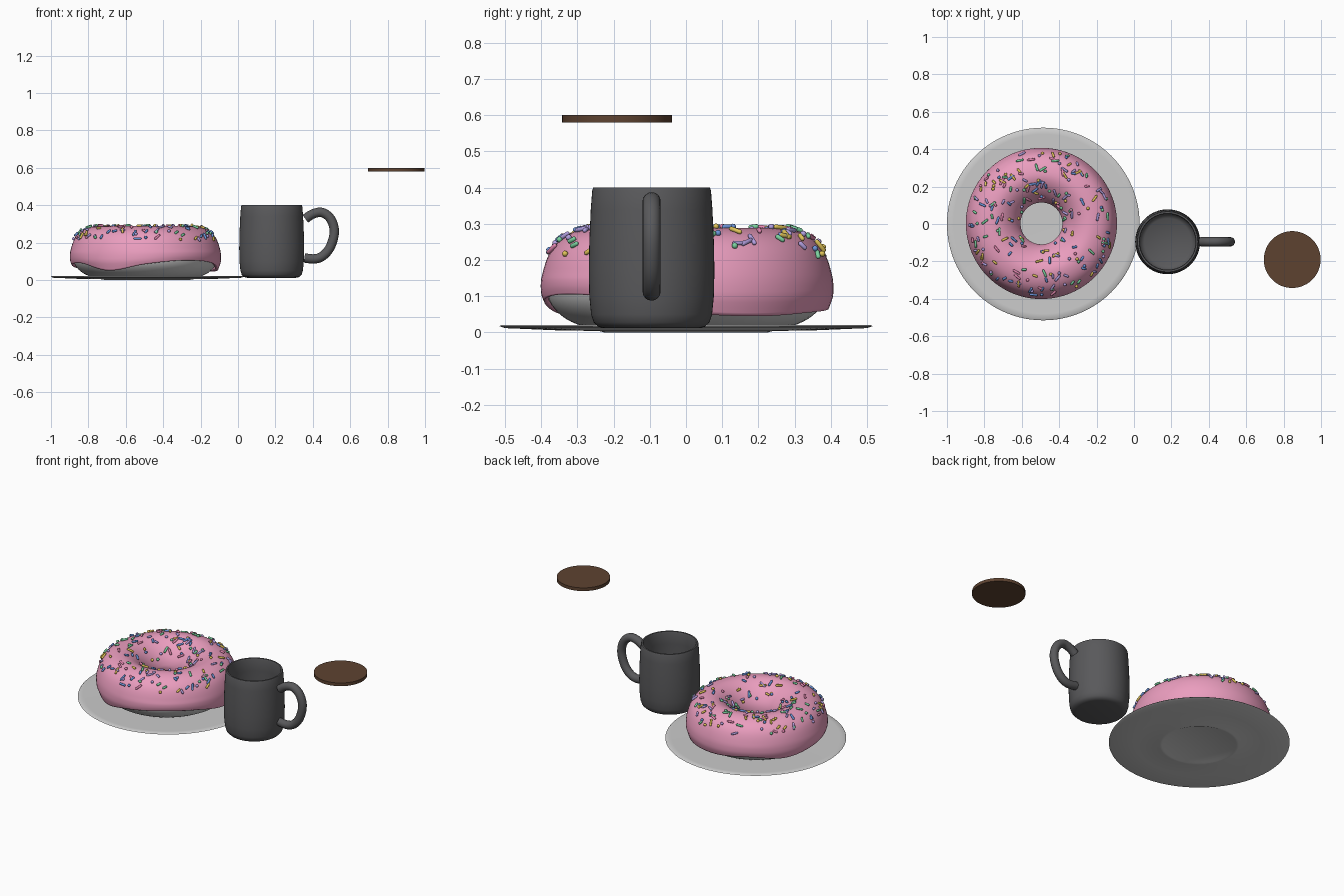
import bpy, bmesh, math, random
from mathutils import Vector, Matrix

if "Cube" in bpy.data.objects:
    bpy.data.objects.remove(bpy.data.objects["Cube"])

random.seed(7)
TAU = math.tau


def material(name, rgb):
    m = bpy.data.materials.new(name)
    m.diffuse_color = (*rgb, 1)
    m.use_nodes = True
    m.node_tree.nodes["Principled BSDF"].inputs["Base Color"].default_value = m.diffuse_color
    return m


def add_object(name, bm, loc=(0, 0, 0), mat=None, angle=40):
    bmesh.ops.recalc_face_normals(bm, faces=bm.faces)
    me = bpy.data.meshes.new(name)
    bm.to_mesh(me)
    bm.free()
    ob = bpy.data.objects.new(name, me)
    ob.location = loc
    bpy.context.collection.objects.link(ob)
    if mat:
        me.materials.append(mat)
    bpy.ops.object.select_all(action='DESELECT')
    ob.select_set(True)
    bpy.context.view_layer.objects.active = ob
    bpy.ops.object.shade_smooth_by_angle(angle=math.radians(angle))
    return ob


def spline(pts, steps, closed=False):
    """Catmull-Rom curve through the points."""
    pts = [Vector(p) for p in pts]
    n = len(pts)
    get = (lambda i: pts[i % n]) if closed else (lambda i: pts[min(max(i, 0), n - 1)])
    out = []
    for i in range(n if closed else n - 1):
        a, b, c, d = (get(i + k) for k in (-1, 0, 1, 2))
        for s in range(steps):
            t = s / steps
            out.append(0.5 * (2 * b + (c - a) * t + (2 * a - 5 * b + 4 * c - d) * t * t
                              + (3 * b - a - 3 * c + d) * t ** 3))
    return out if closed else out + [pts[-1]]


def lathe(profile, segs=64, loop=False, shape=lambda r, z, a: (r, z)):
    """Revolve (radius, height) pairs; shape() may vary them with the angle."""
    bm = bmesh.new()
    rings = []
    for k in range(segs):
        a = TAU * k / segs
        ring = []
        for r, z in profile:
            r, z = shape(r, z, a)
            ring.append(bm.verts.new((r * math.cos(a), r * math.sin(a), z)))
        rings.append(ring)
    n = len(profile)
    for k in range(segs):
        p, q = rings[k], rings[(k + 1) % segs]
        for i in range(n if loop else n - 1):
            j = (i + 1) % n
            bm.faces.new((p[i], q[i], q[j], p[j]))
    bmesh.ops.remove_doubles(bm, verts=bm.verts, dist=1e-5)
    return bm


DONUT = Vector((-0.495, 0.003, 0))
MUG = Vector((0.18, -0.095, 0))
pink = material("icing_pink", (0.83, 0.34, 0.52))
brown = material("coffee_brown", (0.11, 0.055, 0.03))
dark = material("mug_dark", (0.1, 0.1, 0.105))

# Plate
add_object("plate", lathe([(0, .005), (.2, .005), (.212, 0), (.225, 0), (.24, .004), (.36, .006),
                           (.5, .012), (.515, .017), (.51, .021), (.48, .021), (.3, .017),
                           (0, .014)], 96), (-0.485, 0, 0))

# Dough ring
dough = spline([(.29, .018), (.345, .045), (.382, .09), (.388, .15), (.35, .22), (.26, .262),
                (.17, .22), (.125, .14), (.135, .075), (.18, .025), (.235, .015)], 4, True)
add_object("donut_dough", lathe([tuple(p) for p in dough], 64, True), DONUT, angle=60)

# Icing with a wavy lower edge
EDGE = [.055, .045, .055, .065, .08, .06, .08, .09, .05, .085, .105, .095]
wave = [p.x for p in spline([(z, 0) for z in EDGE], 8, True)]


def drip(r, z, a):
    if z < .16 and r > .3:
        z = .16 - (.16 - z) * (.16 - wave[round(a / TAU * 96) % 96]) / .11
        r -= max(0, .1 - z) * .2
    elif z < .16:
        z += .02 * math.sin(3 * a + 1) * (.16 - z) / .06
    return r, z


skin = [tuple(p) for p in spline([(.398, .05), (.404, .1), (.4, .16), (.375, .228), (.33, .27), (.265, .288),
                                  (.21, .275), (.16, .238), (.125, .19), (.112, .145), (.116, .1)], 4)]
icing = add_object("donut_icing", lathe(skin, 96, shape=drip), DONUT, pink, 80)
mod = icing.modifiers.new("thickness", 'SOLIDIFY')
mod.thickness = .018
mod.offset = -1

# Sprinkles: balls, short rods and long rods scattered over the icing
COLOURS = {"yellow": (.75, .55, .1), "green": (.2, .65, .35), "blue": (.15, .3, .7),
           "pink": (.8, .25, .45), "lilac": (.45, .35, .75)}
top = [i for i, p in enumerate(skin) if p[1] > .2]
weights = [skin[i][0] for i in top]
for name, rgb in COLOURS.items():
    bm = bmesh.new()
    for _ in range(30 if name == "pink" else 46):
        i = random.choices(top, weights)[0]
        a = random.uniform(0, TAU)
        t = random.random()
        (r0, z0), (r1, z1) = skin[i], skin[i + 1]
        r, z = r0 + (r1 - r0) * t, z0 + (z1 - z0) * t
        ca, sa = math.cos(a), math.sin(a)
        along = Vector(((r1 - r0) * ca, (r1 - r0) * sa, z1 - z0)).normalized()
        around = Vector((-sa, ca, 0))
        normal = along.cross(around)
        normal *= 1 if normal.z > 0 else -1
        spin = random.uniform(0, TAU)
        axis = along * math.cos(spin) + around * math.sin(spin)
        half = random.choice((0, .008, .015))
        new = bmesh.ops.create_uvsphere(bm, u_segments=8, v_segments=7, radius=.0085 if half == 0 else .0065)["verts"]
        for v in new:
            v.co.z += half if v.co.z > 0 else -half
        m = Vector((0, 0, 1)).rotation_difference(axis).to_matrix().to_4x4()
        pos = Vector((r * ca, r * sa, z)) + normal * .005
        bmesh.ops.transform(bm, matrix=Matrix.Translation(pos) @ m, verts=new)
    add_object("sprinkles_" + name, bm, DONUT, material("sprinkle_" + name, rgb), 60)

# Mug body
add_object("mug_body", lathe([(0, .012), (.13, .012), (.148, .016), (.16, .028), (.167, .05), (.172, .1),
                              (.1735, .17), (.172, .25), (.168, .34), (.164, .392), (.161, .4), (.152, .4),
                              (.149, .392), (.154, .32), (.157, .2), (.155, .09), (.145, .045),
                              (.125, .032), (0, .03)]), MUG, dark, 50)

# Mug handle: round tube swept along a curve
path = spline([(.36, .327), (.4, .353), (.45, .361), (.495, .327), (.515, .26), (.495, .18),
               (.455, .13), (.41, .113), (.355, .118)], 5)
bm = bmesh.new()
rings = []
for i, p in enumerate(path):
    d = (path[min(i + 1, len(path) - 1)] - path[max(i - 1, 0)]).normalized()
    rings.append([bm.verts.new((p.x - d.y * .025 * math.cos(t), MUG.y + .025 * math.sin(t),
                                p.y + d.x * .025 * math.cos(t)))
                  for t in (TAU * k / 16 for k in range(16))])
for p, q in zip(rings, rings[1:]):
    for k in range(16):
        bm.faces.new((p[k], p[k - 1], q[k - 1], q[k]))
bm.faces.new(rings[0])
bm.faces.new(rings[-1])
add_object("mug_handle", bm, mat=dark, angle=50)

# Coffee disc
bm = bmesh.new()
bmesh.ops.create_cone(bm, cap_ends=True, segments=48, radius1=.152, radius2=.152, depth=.02)
add_object("coffee", bm, (.846, -.19, .59), brown)
